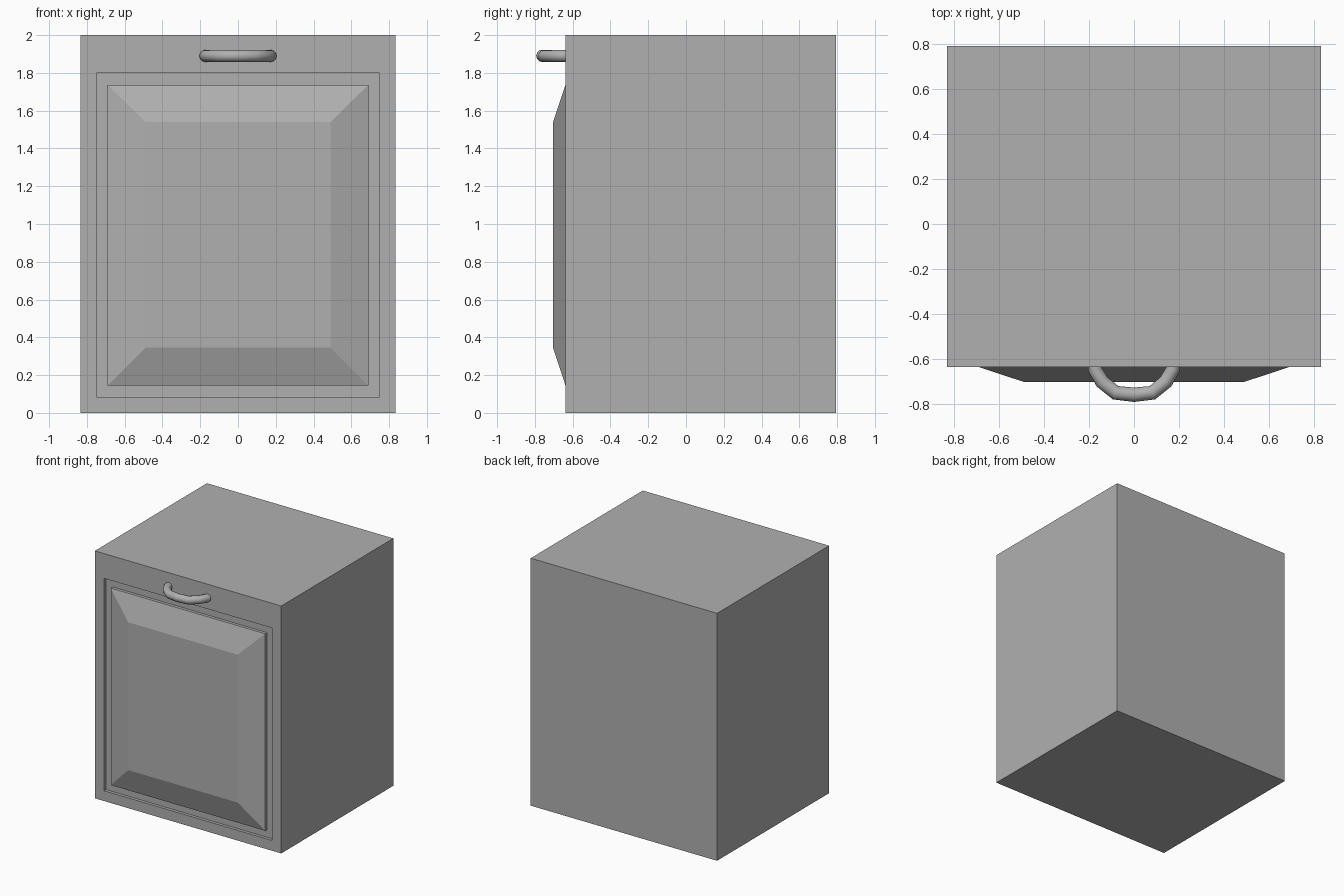
import bpy, bmesh

if "Cube" in bpy.data.objects:
    bpy.data.objects.remove(bpy.data.objects["Cube"])

W, FRONT, BACK, H = 0.833, -0.638, 0.793, 2.0
GROOVE = 0.025  # groove depth around the door panel

# Mid-grey paint shared by all parts
grey = bpy.data.materials.new("grey_paint")
grey.diffuse_color = (0.435, 0.435, 0.435, 1)
grey.use_nodes = True
grey.node_tree.nodes["Principled BSDF"].inputs["Base Color"].default_value = grey.diffuse_color


def ring(bm, hx, z0, z1, y):
    return [bm.verts.new(p) for p in ((-hx, y, z0), (hx, y, z0), (hx, y, z1), (-hx, y, z1))]


# Cabinet with grooved, raised door panel: nested rectangles bridged back to front
bm = bmesh.new()
rings = [ring(bm, *r) for r in (
    (W, 0, H, BACK),
    (W, 0, H, FRONT),
    (0.75, 0.083, 1.80, FRONT),
    (0.75, 0.083, 1.80, FRONT + GROOVE),
    (0.69, 0.145, 1.737, FRONT + GROOVE),
    (0.69, 0.145, 1.737, FRONT),
    (0.49, 0.345, 1.54, -0.704),
)]
for a, b in zip(rings, rings[1:]):
    for i in range(4):
        j = (i + 1) % 4
        bm.faces.new((a[i], a[j], b[j], b[i]))
bm.faces.new(rings[0])
bm.faces.new(rings[-1])
bmesh.ops.recalc_face_normals(bm, faces=bm.faces)
mesh = bpy.data.meshes.new("cabinet_body")
bm.to_mesh(mesh)
bm.free()
mesh.materials.append(grey)
bpy.context.collection.objects.link(bpy.data.objects.new("cabinet_body", mesh))

# Bow handle: round tube swept along a mirrored path
half = [(-0.173, -0.62), (-0.173, -0.648), (-0.142, -0.703), (-0.082, -0.752)]
path = half + [(0, -0.761)] + [(-x, y) for x, y in reversed(half)]
curve = bpy.data.curves.new("handle", 'CURVE')
curve.dimensions = '3D'
curve.bevel_depth = 0.032
curve.bevel_resolution = 4
curve.use_fill_caps = True
spline = curve.splines.new('POLY')
spline.points.add(len(path) - 1)
for point, (x, y) in zip(spline.points, path):
    point.co = (x, y, 1.89, 1)
curve.materials.append(grey)
handle = bpy.data.objects.new("handle", curve)
bpy.context.collection.objects.link(handle)
bpy.context.view_layer.objects.active = handle
handle.select_set(True)
bpy.ops.object.convert(target='MESH')
bpy.ops.object.shade_smooth_by_angle(angle=0.9)
